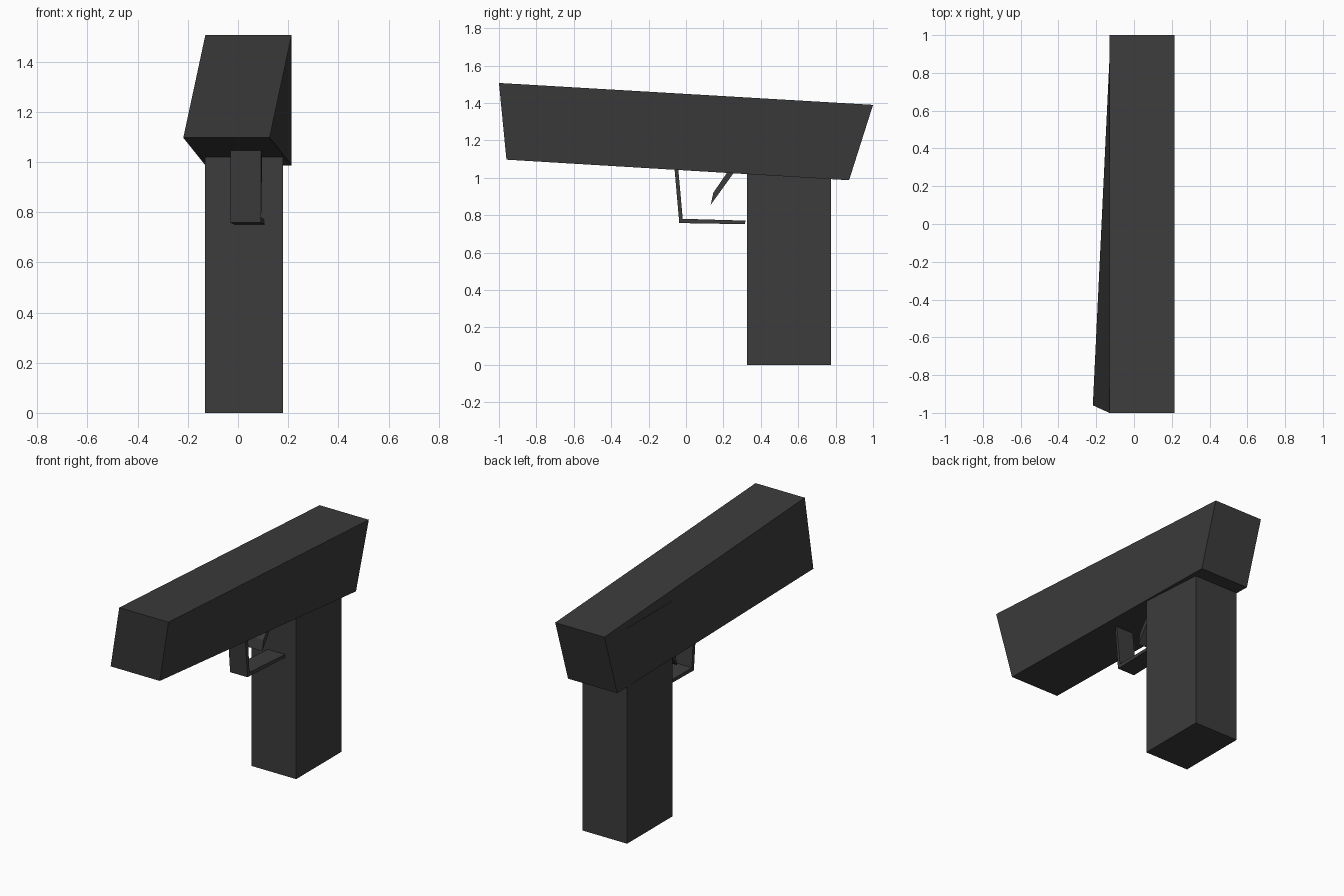
import bpy, bmesh

if "Cube" in bpy.data.objects:
    bpy.data.objects.remove(bpy.data.objects["Cube"])

dark = bpy.data.materials.new("dark_grey")
dark.diffuse_color = (0.045, 0.045, 0.045, 1)
dark.use_nodes = True
dark.node_tree.nodes["Principled BSDF"].inputs["Base Color"].default_value = dark.diffuse_color


def prism(name, profile, width):
    """Side profile of (left x, y, z) points, extruded to the right by width."""
    bm = bmesh.new()
    left = [bm.verts.new(p) for p in profile]
    right = [bm.verts.new((x + width, y, z)) for x, y, z in profile]
    bm.faces.new(left)
    bm.faces.new(right[::-1])
    n = len(profile)
    for i in range(n):
        j = (i + 1) % n
        bm.faces.new((left[i], right[i], right[j], left[j]))
    bmesh.ops.recalc_face_normals(bm, faces=bm.faces)
    mesh = bpy.data.meshes.new(name)
    bm.to_mesh(mesh)
    bm.free()
    mesh.materials.append(dark)
    obj = bpy.data.objects.new(name, mesh)
    bpy.context.collection.objects.link(obj)
    return obj


# Slide: long tapered block, its lower front edge pulled sideways
prism("slide", [(-0.13, -1.0, 1.507), (-0.13, 1.0, 1.39),
                (-0.13, 0.872, 0.987), (-0.218, -0.96, 1.097)], 0.344)

# Grip: upright block running up into the slide
prism("grip", [(-0.132, 0.325, 0), (-0.132, 0.776, 0),
               (-0.132, 0.776, 1.36), (-0.132, 0.325, 1.36)], 0.311)

# Trigger guard: front strap and lower strap
prism("guard_front", [(-0.03, -0.062, 1.055), (-0.025, -0.042, 1.055),
                      (-0.03, -0.017, 0.775), (-0.03, -0.036, 0.758)], 0.122)
prism("guard_bottom", [(-0.03, -0.036, 0.758), (-0.03, -0.025, 0.781),
                       (-0.015, 0.318, 0.771), (-0.015, 0.315, 0.752)], 0.121)

# Trigger: thin bent strip
prism("trigger", [(-0.03, 0.235, 1.05), (-0.03, 0.265, 1.04),
                  (-0.03, 0.157, 0.89), (-0.03, 0.132, 0.855),
                  (-0.03, 0.146, 0.92)], 0.107)
